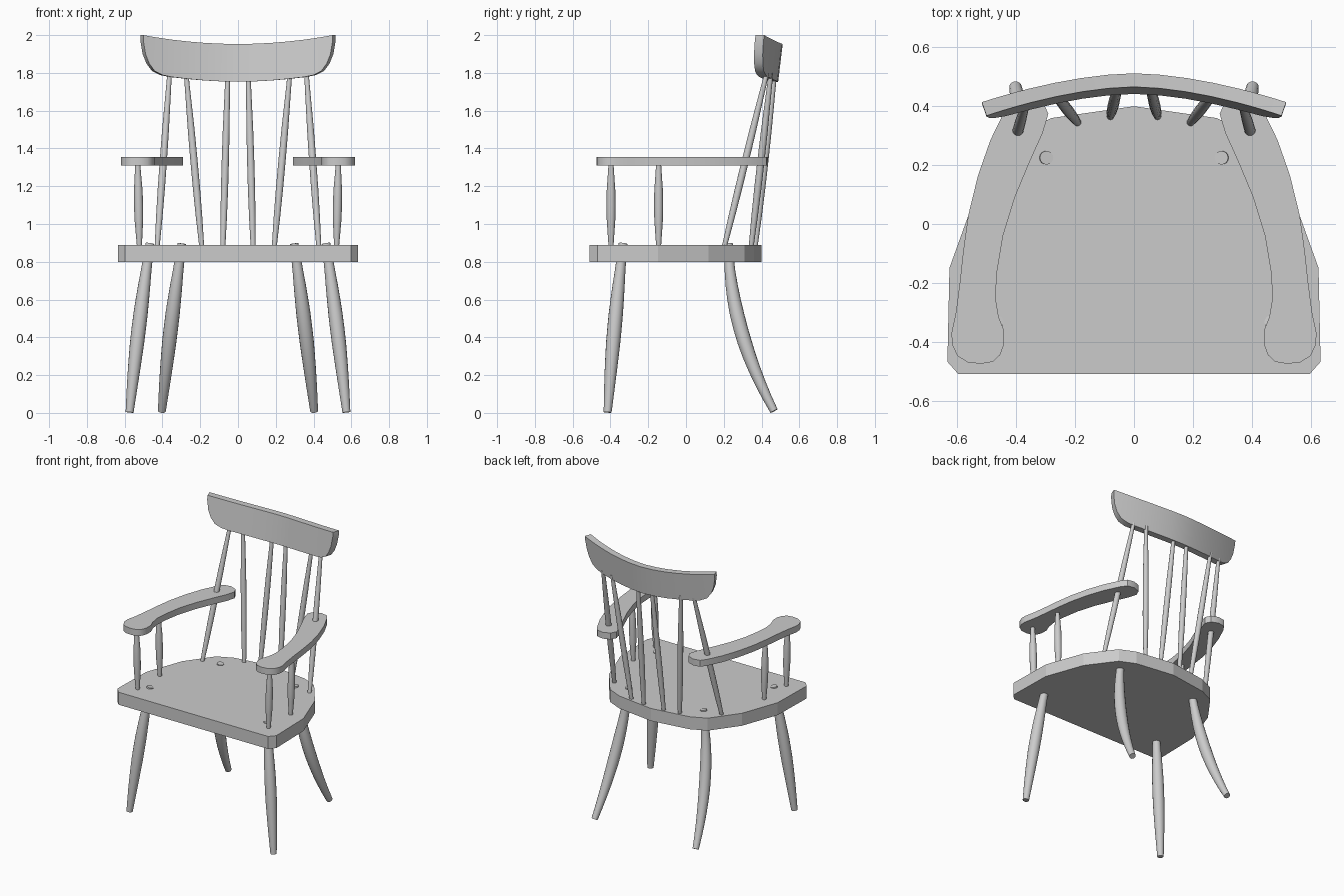
import bpy, bmesh, math
from mathutils import Vector

if "Cube" in bpy.data.objects:
    bpy.data.objects.remove(bpy.data.objects["Cube"])


def finish(name, bm, mirror=False, angle=30):
    bmesh.ops.recalc_face_normals(bm, faces=bm.faces)
    me = bpy.data.meshes.new(name)
    bm.to_mesh(me)
    bm.free()
    ob = bpy.data.objects.new(name, me)
    bpy.context.collection.objects.link(ob)
    for p in me.polygons:
        p.use_smooth = True
    me.set_sharp_from_angle(angle=math.radians(angle))
    if mirror:
        ob.modifiers.new("Mirror", 'MIRROR')
    return ob


def slab(name, outline, z0, z1, mirror=False, angle=30):
    """Flat board cut to an outline."""
    bm = bmesh.new()
    face = bm.faces.new([bm.verts.new((x, y, z0)) for x, y in outline])
    ext = bmesh.ops.extrude_face_region(bm, geom=[face])["geom"]
    top = [v for v in ext if isinstance(v, bmesh.types.BMVert)]
    bmesh.ops.translate(bm, verts=top, vec=(0, 0, z1 - z0))
    return finish(name, bm, mirror, angle)


def turned(name, top, bottom, radii, mid=None, sides=16, steps=12):
    """Turned stick along a quadratic curve, radii spread evenly along it."""
    a, c = Vector(top), Vector(bottom)
    b = Vector(mid) if mid else (a + c) / 2
    bm = bmesh.new()
    rings = []
    for i in range(steps + 1):
        t = i / steps
        p = a * (1 - t) ** 2 + b * 2 * t * (1 - t) + c * t * t
        d = ((b - a) * (1 - t) + (c - b) * t).normalized()
        u = d.cross(Vector((0, 1, 0))).normalized()
        v = d.cross(u)
        k = t * (len(radii) - 1)
        j = min(int(k), len(radii) - 2)
        f = k - j
        f = f * f * (3 - 2 * f) if len(radii) == 3 else f
        r = radii[j] * (1 - f) + radii[j + 1] * f
        ring = []
        for s in range(sides):
            w = 2 * math.pi * s / sides
            q = p + (u * math.cos(w) + v * math.sin(w)) * r
            q.z = max(q.z, 0)
            ring.append(bm.verts.new(q))
        rings.append(ring)
    for r0, r1 in zip(rings, rings[1:]):
        for s in range(sides):
            n = (s + 1) % sides
            bm.faces.new((r0[s], r0[n], r1[n], r1[s]))
    bm.faces.new(rings[0])
    bm.faces.new(rings[-1])
    return finish(name, bm, mirror=True, angle=40)


# Seat: faceted shield-shaped board
half = [(0.597, -0.51), (0.634, -0.468), (0.627, -0.149), (0.53, 0.12),
        (0.39, 0.31), (0.28, 0.36)]
slab("seat", half + [(0, 0.40)] + [(-x, y) for x, y in reversed(half)],
     0.80, 0.89, angle=5)

# Legs: tops pass through the seat and show as small plugs
leg_r = [0.023, 0.027, 0.034, 0.038, 0.038, 0.034, 0.028, 0.021]
turned("front_leg", (0.466, -0.333, 0.897), (0.574, -0.415, 0.003), leg_r,
       mid=(0.53, -0.383, 0.45))
turned("back_leg", (0.297, 0.225, 0.897), (0.403, 0.466, 0.01), leg_r,
       mid=(0.36, 0.23, 0.45))

# Arms: curved boards with a rounded hand rest
arm = [(.52, -.475), (.565, -.470), (.60, -.448), (.618, -.41), (.62, -.37),
       (.605, -.30), (.592, -.2), (.58, -.09), (.563, .03), (.53, .165),
       (.488, .285), (.437, .39), (.41, .425), (.36, .434), (.31, .415),
       (.291, .375), (.31, .31), (.355, .21), (.405, .09), (.445, -.04),
       (.465, -.16), (.471, -.25), (.46, -.315), (.442, -.36),
       (.442, -.41), (.455, -.445), (.48, -.468)]
slab("arm", arm, 1.31, 1.356, mirror=True, angle=40)

# Arm posts
for name, y in (("front_arm_post", -0.397), ("rear_arm_post", -0.145)):
    turned(name, (0.531, y, 1.32), (0.522, y, 0.88),
           [0.013, 0.018, 0.023, 0.024, 0.023, 0.018, 0.013])

# Back spindles: (bottom x, bottom y, top x, top y)
for name, bx, by, tx, ty in (("outer_spindle", .428, .203, .362, .428),
                             ("middle_spindle", .192, .345, .275, .45),
                             ("inner_spindle", .08, .366, .054, .47)):
    turned(name, (tx, ty, 1.80), (bx, by, 0.88),
           [0.012, 0.015, 0.018, 0.019, 0.019, 0.017, 0.013])

# Crest rail: bowed board, leaning back, with a dipped top and rounded lower corners
lower = [(0, 1.753), (.09, 1.755), (.18, 1.76), (.27, 1.768), (.36, 1.778),
         (.41, 1.788), (.455, 1.81), (.485, 1.85), (.505, 1.90), (.517, 1.97)]
columns = [(-x, z) for x, z in reversed(lower[1:])] + lower
bm = bmesh.new()
loops = []
for x, zb in columns:
    zt = 1.953 + 0.047 * (x / 0.517) ** 2
    back = 0.512 - 0.098 * (abs(x) / 0.517) ** 1.7
    nx = 0.016 * x / 0.517    # front face is narrower, as the ends are radial
    loops.append([bm.verts.new((x - off * nx, back - 0.046 * off + 0.12 * (z - zt), z))
                  for off, z in ((0, zb), (0, zt), (1, zt), (1, zb))])
for p, q in zip(loops, loops[1:]):
    for i in range(4):
        j = (i + 1) % 4
        bm.faces.new((p[i], p[j], q[j], q[i]))
bm.faces.new(loops[0])
bm.faces.new(loops[-1])
finish("crest_rail", bm, angle=35)
